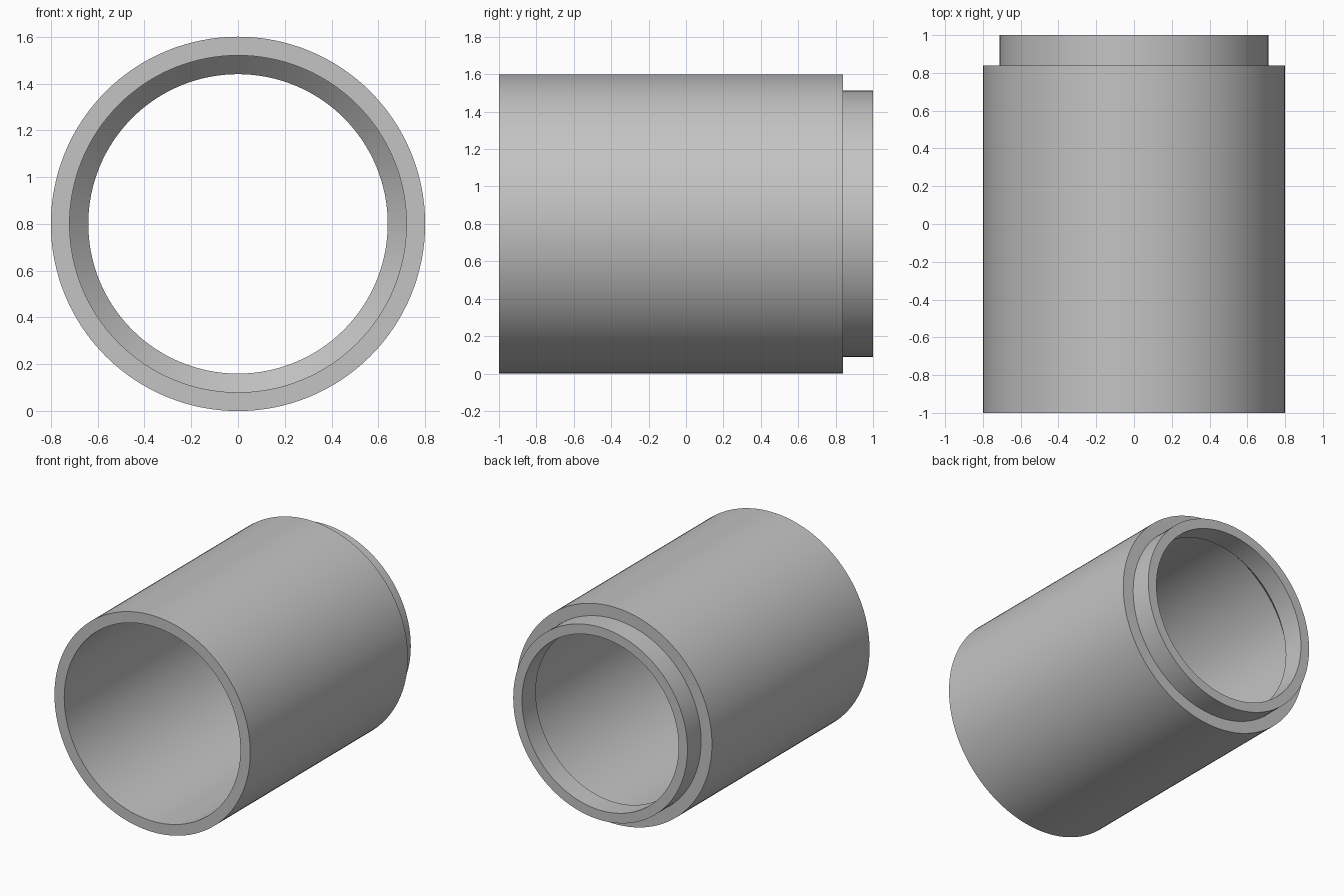
import bpy
import bmesh
import math
from mathutils import Matrix, Vector

cube = bpy.data.objects.get("Cube")
if cube:
    bpy.data.objects.remove(cube, do_unlink=True)

SEGMENTS = 128
CENTRE_Z = 0.8

# Plain grey finish
grey = bpy.data.materials.new("plain grey")
grey.use_nodes = True
colour = (0.55, 0.55, 0.55, 1)
grey.diffuse_color = colour
grey.node_tree.nodes["Principled BSDF"].inputs["Base Color"].default_value = colour

# Closed wall section as (radius, y): outer wall, shoulder, neck, bore, chamfer, socket
section = [
    (0.80, -1.00), (0.80, 0.84), (0.712, 0.84), (0.712, 1.00),
    (0.64, 1.00), (0.64, 0.84), (0.72, 0.76), (0.72, -1.00),
]

# Revolve the section around the y axis
bm = bmesh.new()
rings = []
for i in range(SEGMENTS):
    turn = Matrix.Rotation(math.tau * i / SEGMENTS, 3, 'Y')
    rings.append([bm.verts.new(turn @ Vector((r, y, 0)) + Vector((0, 0, CENTRE_Z)))
                  for r, y in section])
for i, ring in enumerate(rings):
    after = rings[(i + 1) % SEGMENTS]
    for j in range(len(section)):
        k = (j + 1) % len(section)
        bm.faces.new((ring[j], ring[k], after[k], after[j]))
bmesh.ops.recalc_face_normals(bm, faces=bm.faces)

mesh = bpy.data.meshes.new("stepped_sleeve")
bm.to_mesh(mesh)
bm.free()
mesh.materials.append(grey)
sleeve = bpy.data.objects.new("stepped_sleeve", mesh)
bpy.context.collection.objects.link(sleeve)

# Smooth round walls with crisp rims
bpy.ops.object.select_all(action='DESELECT')
sleeve.select_set(True)
bpy.context.view_layer.objects.active = sleeve
bpy.ops.object.shade_smooth_by_angle(angle=math.radians(30))
